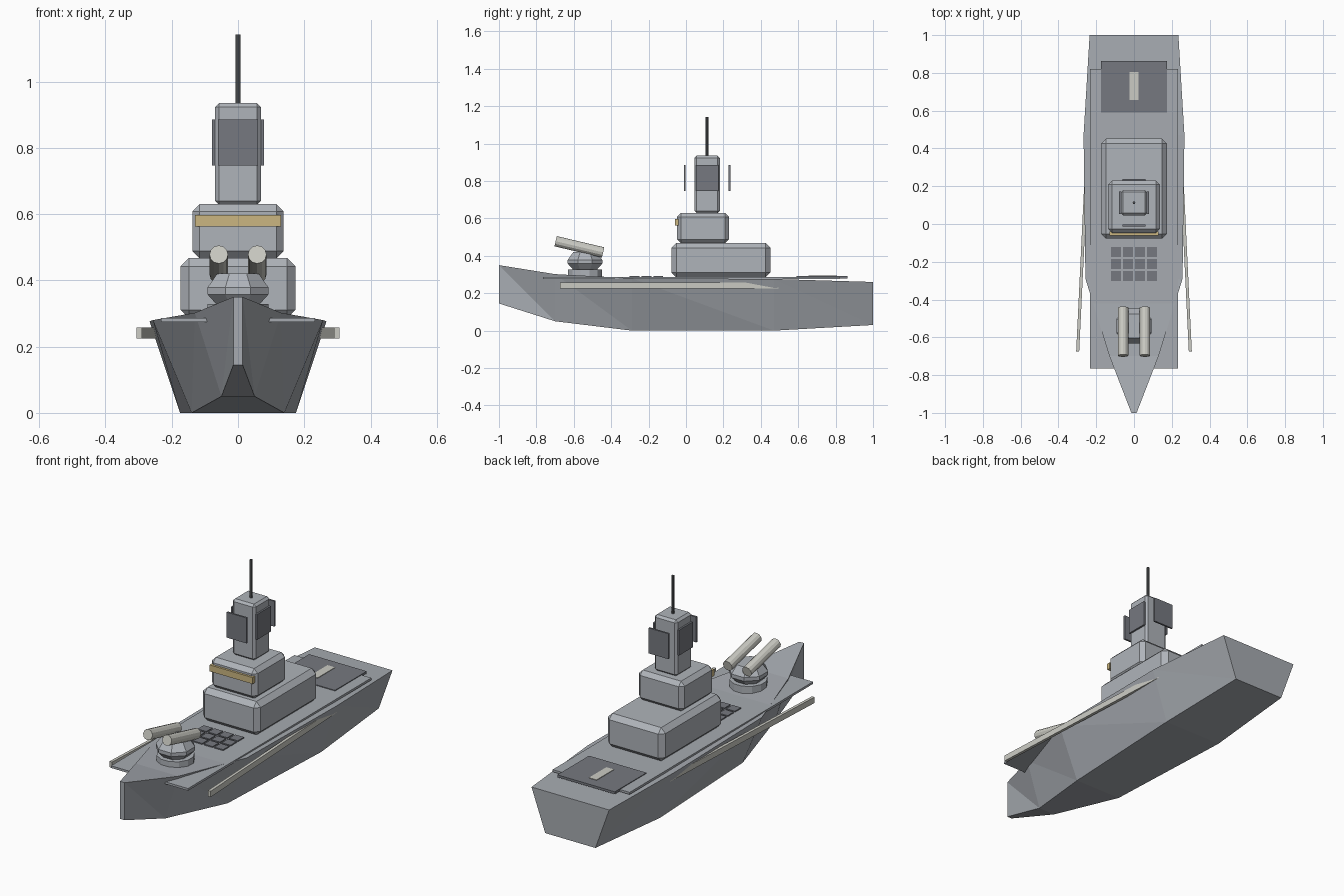
import bpy, bmesh, math
from mathutils import Vector

if "Cube" in bpy.data.objects:
    bpy.data.objects.remove(bpy.data.objects["Cube"])


def material(name, r, g, b):
    m = bpy.data.materials.new(name)
    m.diffuse_color = (r, g, b, 1)
    m.use_nodes = True
    m.node_tree.nodes["Principled BSDF"].inputs["Base Color"].default_value = m.diffuse_color
    return m


HULL = material("hull grey", 0.385, 0.408, 0.44)
UPPER = material("superstructure grey", 0.43, 0.455, 0.49)
DARK = material("dark grey", 0.18, 0.19, 0.215)
MAST = material("mast grey", 0.10, 0.105, 0.11)
PALE = material("pale grey", 0.60, 0.60, 0.55)
GLASS = material("amber glass", 0.60, 0.47, 0.22)


def finish(name, bm, mat):
    bmesh.ops.recalc_face_normals(bm, faces=bm.faces)
    me = bpy.data.meshes.new(name)
    bm.to_mesh(me)
    bm.free()
    me.materials.append(mat)
    ob = bpy.data.objects.new(name, me)
    bpy.context.collection.objects.link(ob)
    return ob


def box(name, x, y, z, mat, bevel=0):
    """Box from (min, max) ranges, with optional chamfered edges."""
    bm = bmesh.new()
    bmesh.ops.create_cube(bm, size=1)
    for v in bm.verts:
        v.co = [r[0] + (c + 0.5) * (r[1] - r[0]) for c, r in zip(v.co, (x, y, z))]
    if bevel:
        bmesh.ops.bevel(bm, geom=bm.edges[:], offset=bevel, segments=1, affect='EDGES')
    return finish(name, bm, mat)


def lathe(name, profile, sides, centre, mat):
    """Capped flat-sided solid of (radius, z) rings."""
    bm = bmesh.new()
    rings = []
    for r, z in profile:
        angles = [(i + 0.5) * math.tau / sides for i in range(sides)]
        rings.append([bm.verts.new((centre[0] + r * math.cos(a),
                                    centre[1] + r * math.sin(a), z)) for a in angles])
    for lo, hi in zip(rings, rings[1:]):
        for i in range(sides):
            j = (i + 1) % sides
            bm.faces.new((lo[i], lo[j], hi[j], hi[i]))
    bm.faces.new(rings[0])
    bm.faces.new(rings[-1])
    return finish(name, bm, mat)


def rod(name, start, end, radius, sides, mat):
    start, end = Vector(start), Vector(end)
    axis = end - start
    bm = bmesh.new()
    bmesh.ops.create_cone(bm, cap_ends=True, segments=sides, radius1=radius,
                          radius2=radius, depth=axis.length)
    ob = finish(name, bm, mat)
    ob.location = (start + end) / 2
    ob.rotation_euler = axis.to_track_quat('Z', 'Y').to_euler()
    return ob


# Hull: stations of y, deck half width, deck z, keel half width, keel z
stations = [(-1.0, 0.014, 0.35, 0.014, 0.145), (-0.7, 0.13, 0.302, 0.05, 0.05),
            (-0.29, 0.257, 0.28, 0.14, 0.0), (0.47, 0.267, 0.276, 0.175, 0.0),
            (1.0, 0.235, 0.26, 0.152, 0.03)]
bm = bmesh.new()
rows = [[bm.verts.new(p) for p in ((-tw, y, tz), (tw, y, tz), (-bw, y, bz), (bw, y, bz))]
        for y, tw, tz, bw, bz in stations]
for a, b in zip(rows, rows[1:]):
    bm.faces.new((a[0], a[1], b[1], b[0]))
    bm.faces.new((a[2], a[3], b[3], b[2]))
    for s in (0, 1):
        bm.faces.new((a[s], b[s], b[s + 2]))
        bm.faces.new((a[s], b[s + 2], a[s + 2]))
for r in (rows[0], rows[-1]):
    bm.faces.new((r[0], r[1], r[3], r[2]))
finish("hull", bm, HULL)

# Deck plate and landing pad
box("deck", (-0.233, 0.233), (-0.765, 0.82), (0.275, 0.287), HULL)
box("landing_pad", (-0.174, 0.174), (0.59, 0.864), (0.278, 0.291), DARK)
box("landing_mark", (-0.023, 0.023), (0.656, 0.806), (0.289, 0.294), PALE)

# Angled side rails
for s in (-1, 1):
    rail = box("side_rail", (-0.008, 0.008), (-0.585, 0.585), (0.225, 0.257), PALE)
    rail.location = (s * 0.27, -0.09, 0)
    rail.rotation_euler.z = s * 0.048

# Hatch grid
for i in range(4):
    for j in range(3):
        x, y = -0.122 + i * 0.0635, -0.175 - j * 0.0635
        box("deck_hatch", (x, x + 0.053), (y, y + 0.053), (0.283, 0.293), DARK)

# Superstructure tiers
box("lower_block", (-0.174, 0.174), (-0.078, 0.452), (0.285, 0.468), UPPER, 0.026)
box("bridge", (-0.138, 0.138), (-0.048, 0.23), (0.466, 0.63), UPPER, 0.022)
box("bridge_window", (-0.13, 0.13), (-0.06, -0.04), (0.562, 0.597), GLASS)
box("tower", (-0.069, 0.069), (0.045, 0.181), (0.628, 0.935), UPPER, 0.012)
rod("mast", (0, 0.113, 0.92), (0, 0.113, 1.142), 0.0075, 8, MAST)

# Sensor panels around the tower
for s in (-1, 1):
    y, x = 0.113 + s * 0.12, s * 0.074
    box("end_panel", (-0.06, 0.06), (y - 0.005, y + 0.005), (0.747, 0.886), DARK)
    box("side_panel", (x - 0.005, x + 0.005), (0.053, 0.173), (0.747, 0.886), DARK)

# Gun turret
lathe("turret_base", [(0.095, 0.28), (0.095, 0.328)], 12, (0, -0.54), UPPER)
lathe("turret", [(0.068, 0.325), (0.1, 0.358), (0.1, 0.378), (0.068, 0.42)], 8,
      (0, -0.54), UPPER)
for s in (-1, 1):
    rod("gun_barrel", (s * 0.058, -0.443, 0.418), (s * 0.058, -0.697, 0.478), 0.028, 12, PALE)
